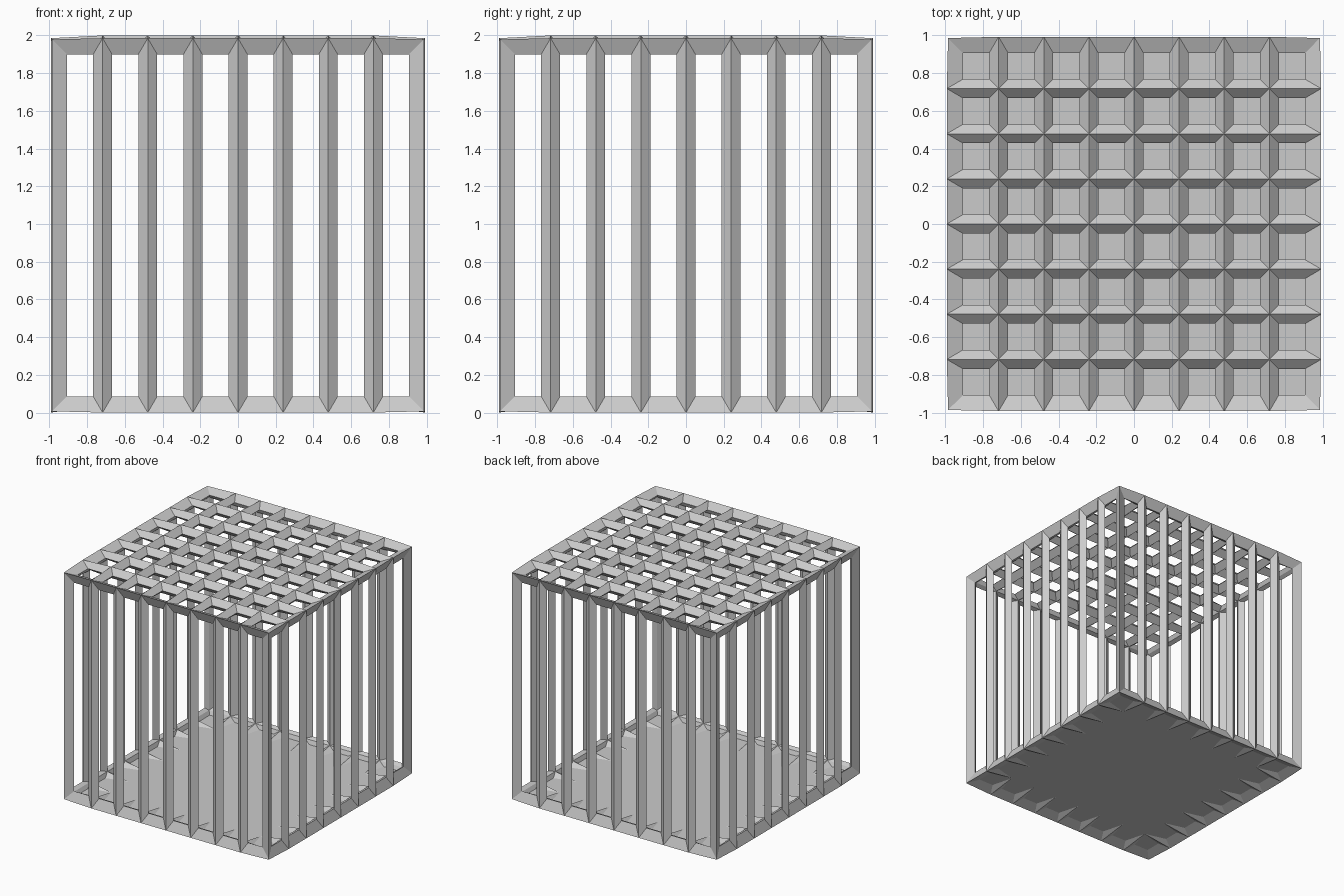
import bpy, bmesh

if "Cube" in bpy.data.objects:
    bpy.data.objects.remove(bpy.data.objects["Cube"])

N = 8                    # cells per side
T = 0.05                 # bar half thickness
S = 2 - 1.707 * T        # cage edge length
H = S / 2
C = 2 - T - H            # centre height
step = S / N


def make_object(name, bm):
    mesh = bpy.data.meshes.new(name)
    bm.to_mesh(mesh)
    bm.free()
    obj = bpy.data.objects.new(name, mesh)
    bpy.context.collection.objects.link(obj)
    return obj


# Cage of bars: gridded top and bottom, sides split into vertical strips
bm = bmesh.new()
pos = [-H + step * i for i in range(N + 1)]
lo, hi = C - H, C + H


def face(*pts):
    bm.faces.new([bm.verts.new(p) for p in pts])


for a, b in zip(pos, pos[1:]):
    for c, d in zip(pos, pos[1:]):
        for z in (lo, hi):
            face((a, c, z), (b, c, z), (b, d, z), (a, d, z))
    for s in (-H, H):
        face((a, s, lo), (b, s, lo), (b, s, hi), (a, s, hi))
        face((s, a, lo), (s, b, lo), (s, b, hi), (s, a, hi))
bmesh.ops.remove_doubles(bm, verts=bm.verts, dist=0.001)
bmesh.ops.recalc_face_normals(bm, faces=bm.faces)
cage = make_object("cage_bars", bm)

# The bottom bars taper to nothing one cell in from the rim
group = cage.vertex_groups.new(name="bar_thickness")
for v in cage.data.vertices:
    inside = max(abs(v.co.x), abs(v.co.y)) < H - 0.01
    group.add([v.index], 0.0 if inside and v.co.z < C else 1.0, 'REPLACE')
wire = cage.modifiers.new("bars", 'WIREFRAME')
wire.thickness = 2 * T
wire.offset = 0
wire.use_even_offset = True
wire.use_replace = True
wire.vertex_group = group.name

# Flat floor panel at the level of the bottom frame
bm = bmesh.new()
bmesh.ops.create_grid(bm, x_segments=1, y_segments=1, size=H)
floor = make_object("floor_panel", bm)
floor.location.z = lo
